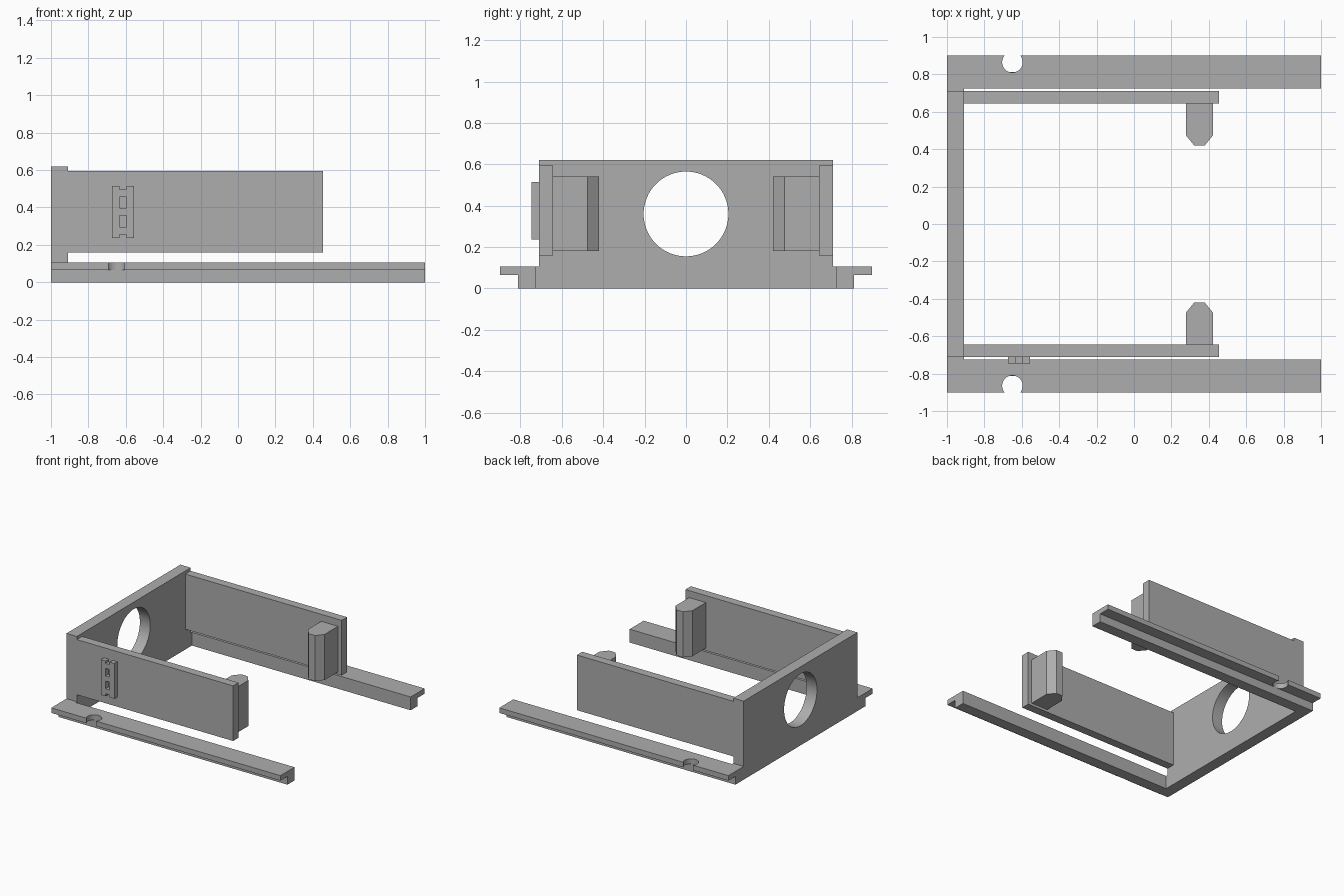
import bpy, bmesh, math
from mathutils import Vector

cube = bpy.data.objects.get("Cube")
if cube:
    bpy.data.objects.remove(cube, do_unlink=True)

grey = bpy.data.materials.new("plain_grey")
grey.use_nodes = True
COLOUR = (0.42, 0.42, 0.42, 1)
grey.diffuse_color = COLOUR
grey.node_tree.nodes["Principled BSDF"].inputs["Base Color"].default_value = COLOUR

# Each axis turns a flat outline (u, v) and a depth d into a 3D point
PLACE = {
    "X": lambda u, v, d: Vector((d, u, v)),
    "Y": lambda u, v, d: Vector((u, d, v)),
    "Z": lambda u, v, d: Vector((u, v, d)),
}


def prism(name, axis, outline, low, high, holes=()):
    """Extrude an outline, with optional holes, along an axis."""
    place = PLACE[axis]
    bm = bmesh.new()
    edges = []
    for loop in (outline, *holes):
        verts = [bm.verts.new(place(u, v, low)) for u, v in loop]
        edges += [bm.edges.new((verts[i - 1], verts[i])) for i in range(len(verts))]
    bmesh.ops.triangle_fill(bm, edges=edges, use_beauty=True)
    result = bmesh.ops.extrude_face_region(bm, geom=bm.faces[:], use_keep_orig=True)
    moved = [g for g in result["geom"] if isinstance(g, bmesh.types.BMVert)]
    bmesh.ops.translate(bm, verts=moved, vec=place(0, 0, high - low))
    bmesh.ops.recalc_face_normals(bm, faces=bm.faces[:])
    # Smooth the round walls and keep the corners sharp
    for face in bm.faces:
        face.smooth = True
    for edge in bm.edges:
        edge.smooth = edge.calc_face_angle(0) < math.radians(30)
    mesh = bpy.data.meshes.new(name)
    bm.to_mesh(mesh)
    bm.free()
    mesh.materials.append(grey)
    obj = bpy.data.objects.new(name, mesh)
    bpy.context.collection.objects.link(obj)
    return obj


def rect(u0, u1, v0, v1):
    return [(u0, v0), (u1, v0), (u1, v1), (u0, v1)]


def arc(cu, cv, radius, start, end, steps):
    return [(cu + radius * math.cos(start + (end - start) * i / steps),
             cv + radius * math.sin(start + (end - start) * i / steps))
            for i in range(steps + 1)]


# End wall with a foot that meets the rails and a round opening
half = [(0.725, 0), (0.725, 0.105), (0.71, 0.105), (0.71, 0.62)]
wall = half + [(-u, v) for u, v in reversed(half)]
opening = arc(0, 0.36, 0.205, 0, math.tau, 64)[:-1]
prism("end_wall", "X", wall, -1, -0.91, [opening])

# Rail lip outline with a round notch in its outer edge
reach = math.asin(0.035 / 0.055)
notch = arc(-0.65, 0.865, 0.055, math.pi - reach, math.tau + reach, 28)
lip = [(-1, 0.725), (-1, 0.9), *notch, (1, 0.9), (1, 0.725)]

# Pad outline with a bevelled tip
pad = [(0.277, 0.645), (0.277, 0.475), (0.322, 0.42),
       (0.378, 0.42), (0.423, 0.475), (0.423, 0.645)]

# Parts repeated on both sides
for side, s in (("front", -1), ("back", 1)):
    prism(side + "_rail_lip", "Z", [(u, v * s) for u, v in lip], 0.065, 0.105)
    prism(side + "_rail_runner", "X",
          [(u * s, v) for u, v in rect(0.725, 0.812, 0, 0.065)], -1, 1)
    prism(side + "_side_panel", "X",
          [(u * s, v) for u, v in rect(0.643, 0.71, 0.16, 0.595)], -0.91, 0.455)
    prism(side + "_pad", "Z", [(u, v * s) for u, v in pad], 0.18, 0.54)

# Slotted plate on the front panel, notched at both ends
left, right, in0, in1 = -0.674, -0.557, -0.633, -0.597
base, top, step = 0.236, 0.515, 0.02
plate = [(left, base), (in0, base), (in0, base + step), (in1, base + step),
         (in1, base), (right, base), (right, top), (in1, top),
         (in1, top - step), (in0, top - step), (in0, top), (left, top)]
slots = [rect(in0, in1, z, z + 0.06) for z in (0.296, 0.396)]
prism("slotted_plate", "Y", plate, -0.747, -0.71, slots)
